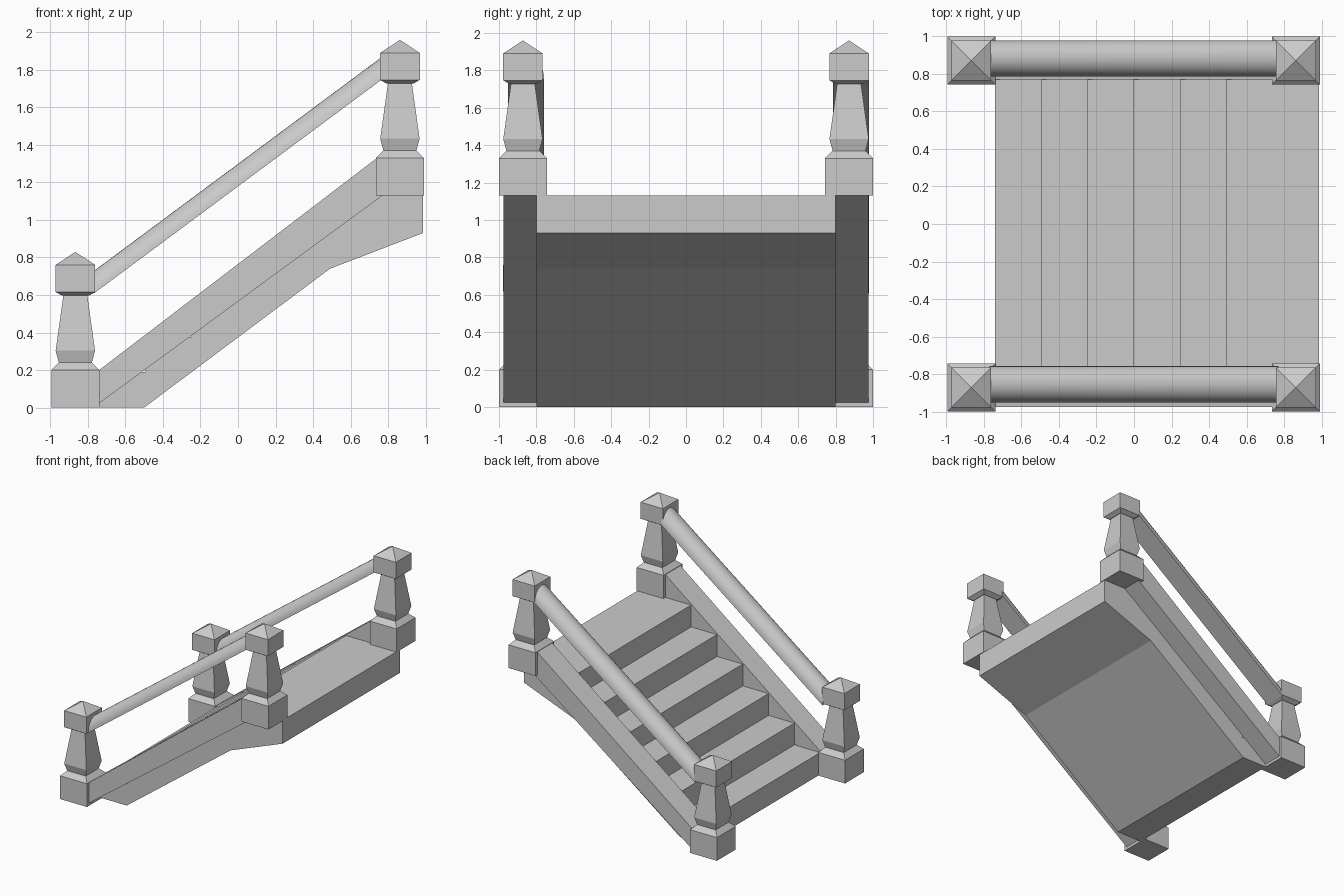
import bpy, bmesh, math

if "Cube" in bpy.data.objects:
    bpy.data.objects.remove(bpy.data.objects["Cube"])


def make_object(name, bm):
    bmesh.ops.recalc_face_normals(bm, faces=bm.faces[:])
    mesh = bpy.data.meshes.new(name)
    bm.to_mesh(mesh)
    bm.free()
    obj = bpy.data.objects.new(name, mesh)
    bpy.context.collection.objects.link(obj)
    return obj


def bridge(bm, a, b):
    for i in range(len(a)):
        j = (i + 1) % len(a)
        bm.faces.new((a[i], a[j], b[j], b[i]))


def loft(name, first, last):
    """Solid between two matching outlines."""
    bm = bmesh.new()
    a = [bm.verts.new(p) for p in first]
    b = [bm.verts.new(p) for p in last]
    bm.faces.new(a)
    bm.faces.new(b)
    bridge(bm, a, b)
    return make_object(name, bm)


def side_prism(name, profile, y0, y1):
    return loft(name, [(x, y0, z) for x, z in profile],
                [(x, y1, z) for x, z in profile])


def post(name, x, y, z):
    """Square turned post: stacked square rings (half width, height) and a pyramid tip."""
    rings = [(.128, 0), (.128, .2), (.088, .24), (.105, .303), (.064, .597),
             (.072, .597), (.106, .617), (.106, .76)]
    bm = bmesh.new()
    loops = [[bm.verts.new((x + sx * h, y + sy * h, z + k))
              for sx, sy in ((-1, -1), (1, -1), (1, 1), (-1, 1))] for h, k in rings]
    bm.faces.new(loops[0])
    for a, b in zip(loops, loops[1:]):
        bridge(bm, a, b)
    tip = bm.verts.new((x, y, z + .83))
    top = loops[-1]
    for i in range(4):
        bm.faces.new((top[i], top[(i + 1) % 4], tip))
    return make_object(name, bm)


# Stair body: six risers, a landing and a sloped underside
rise, run, start = 1.13 / 6, .246, -.74
steps = []
for i in range(6):
    x = start + i * run
    steps += [(x, i * rise), (x, (i + 1) * rise)]
side_prism("stairs", steps + [(.985, 1.13), (.985, .93), (.49, .74), (-.5, 0)], -.8, .8)

stringer = [(-.76, .008), (-.76, .187), (-.74, .2), (.74, 1.33), (.77, 1.33), (.77, 1.13)]
for s, side in ((-1, "front"), (1, "back")):
    # Sloped side boards
    side_prism(side + "_stringer", stringer, s * .77, s * .975)
    # Lower and upper posts
    post(side + "_lower_post", -.867, s * .872, 0)
    post(side + "_upper_post", .863, s * .872, 1.13)
    # Half-round handrails with a flat underside
    yc = s * .8685 + .0135
    arc = [math.pi * i / 16 for i in range(17)]
    ends = [[(x, yc + .097 * math.cos(t), 1.179 + .743 * x + .12 * math.sin(t)) for t in arc]
            for x in (-.77, .77)]
    rail = loft(side + "_handrail", *ends)
    bpy.ops.object.select_all(action='DESELECT')
    rail.select_set(True)
    bpy.context.view_layer.objects.active = rail
    bpy.ops.object.shade_smooth_by_angle(angle=math.radians(30))
